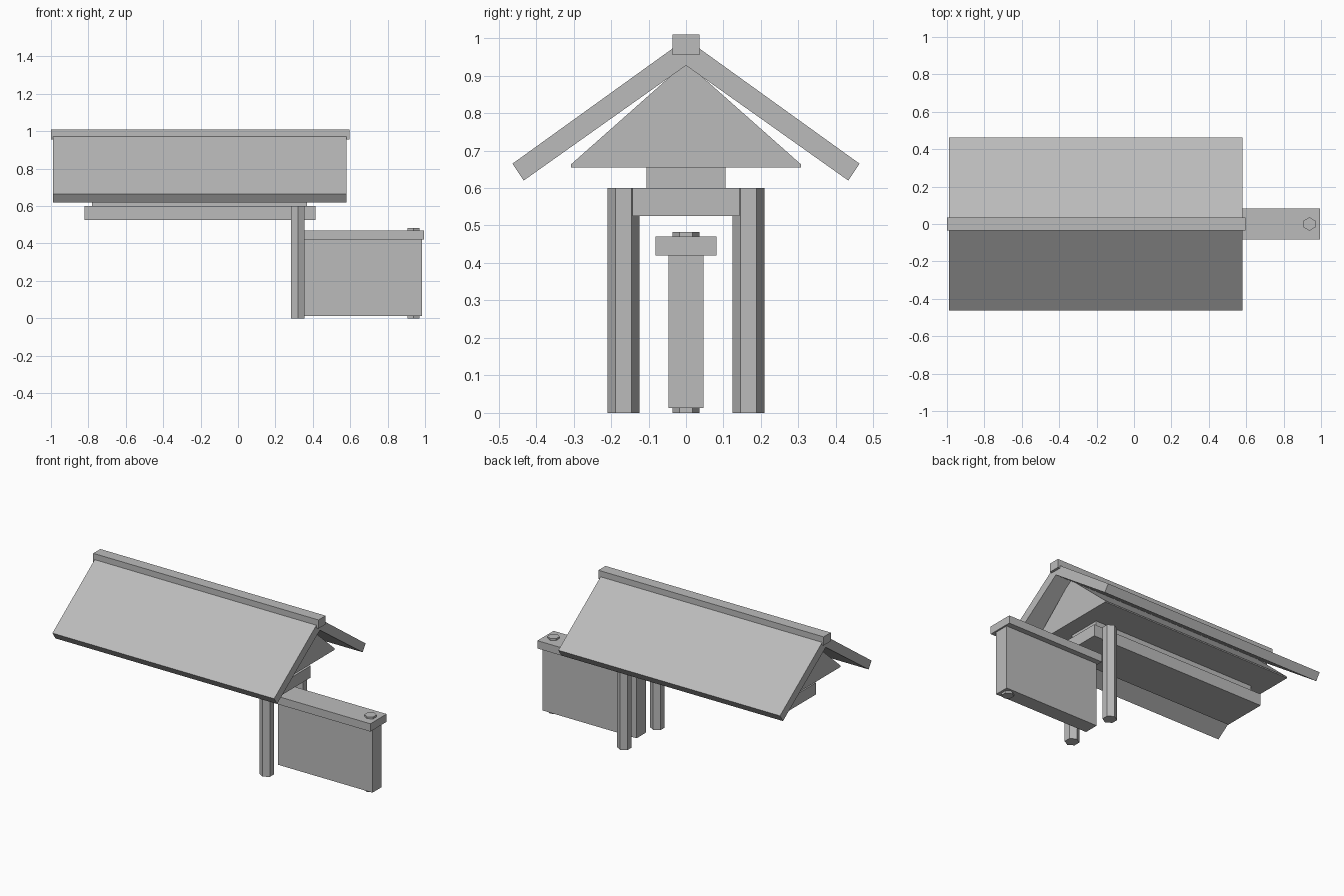
import bpy
import math

cube = bpy.data.objects.get("Cube")
if cube:
    bpy.data.objects.remove(cube, do_unlink=True)

# Single material for the whole model
GREY = (0.5, 0.5, 0.5, 1.0)
grey = bpy.data.materials.new("plain grey")
grey.use_nodes = True
grey.diffuse_color = GREY
grey.node_tree.nodes["Principled BSDF"].inputs["Base Color"].default_value = GREY


def extrude_x(name, profile, x0, x1):
    """Prism along x from a (y, z) profile listed counter-clockwise seen from +x."""
    n = len(profile)
    verts = [(x, y, z) for x in (x0, x1) for y, z in profile]
    faces = [tuple(reversed(range(n))), tuple(range(n, 2 * n))]
    faces += [(i, (i + 1) % n, n + (i + 1) % n, n + i) for i in range(n)]
    mesh = bpy.data.meshes.new(name)
    mesh.from_pydata(verts, [], faces)
    mesh.materials.append(grey)
    obj = bpy.data.objects.new(name, mesh)
    bpy.context.collection.objects.link(obj)
    return obj


def box(name, x0, x1, half_width, z0, z1):
    w = half_width
    return extrude_x(name, [(-w, z0), (w, z0), (w, z1), (-w, z1)], x0, x1)


def hex_rod(name, x, y, radius, height):
    bpy.ops.mesh.primitive_cylinder_add(
        vertices=6, radius=radius, depth=height, location=(x, y, height / 2))
    obj = bpy.context.object
    obj.name = name
    obj.data.materials.append(grey)
    return obj


# Roof panels, mitred under the ridge
panel = [(0.433, 0.62), (0.463, 0.665), (0, 0.998), (0, 0.927)]
extrude_x("roof_panel_back", panel, -0.99, 0.58)
extrude_x("roof_panel_front", [(-y, z) for y, z in reversed(panel)], -0.99, 0.58)
box("ridge_beam", -1.0, 0.595, 0.036, 0.955, 1.01)

# Solid gable block below the panels
gable = [(-0.307, 0.655), (0.307, 0.655), (0.307, 0.663), (0, 0.935), (-0.307, 0.663)]
extrude_x("gable_block", gable, -0.88, 0.47)

# Stacked beams carrying the roof
box("upper_plate", -0.78, 0.37, 0.106, 0.6, 0.655)
box("lower_beam", -0.82, 0.415, 0.143, 0.525, 0.6)

# Pair of six-sided posts
for side, y in (("front", -0.167), ("back", 0.167)):
    hex_rod(side + "_post", 0.32, y, 0.0425, 0.6)

# Wall with cap and through rod
box("wall", 0.317, 0.985, 0.047, 0.013, 0.42)
box("wall_cap", 0.307, 0.995, 0.082, 0.42, 0.47)
hex_rod("wall_rod", 0.938, 0, 0.036, 0.482)
